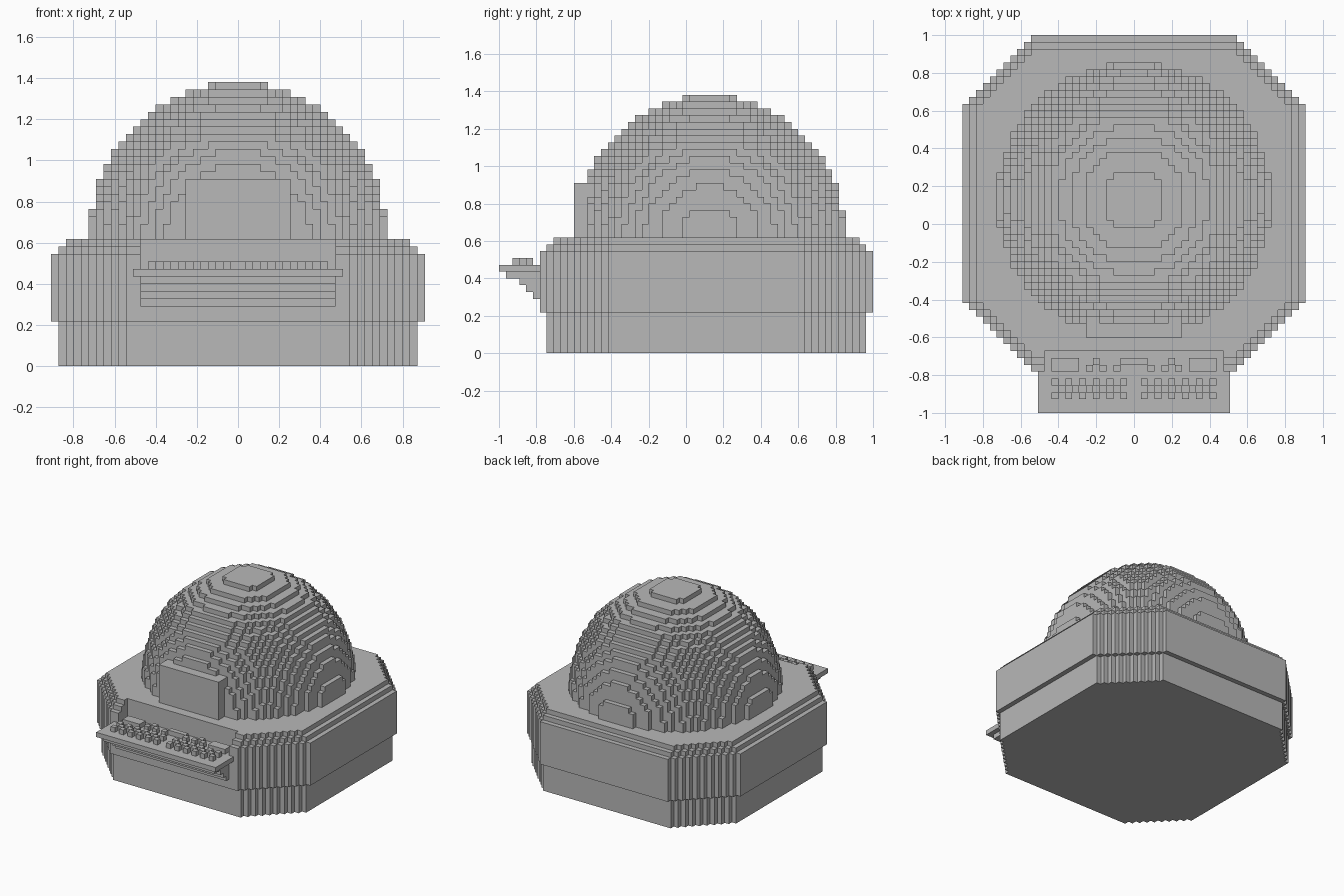
import bpy
import bmesh
from math import sqrt

V = 2 / 55            # one block
MID_Y = 30.5          # middle of the base, in blocks from the front edge

cube = bpy.data.objects.get("Cube")
if cube:
    bpy.data.objects.remove(cube)

grey = bpy.data.materials.new("plain grey")
grey.use_nodes = True
grey.diffuse_color = (0.48, 0.48, 0.48, 1)
grey.node_tree.nodes["Principled BSDF"].inputs["Base Color"].default_value = grey.diffuse_color


def add_prism(bm, outline, z0, z1):
    """Extrude an outline given in blocks between two heights."""
    def ring(z):
        return [bm.verts.new((x * V, y * V - 1, z * V)) for x, y in outline]
    low, high = ring(z0), ring(z1)
    bm.faces.new(low)
    bm.faces.new(high)
    for i in range(len(low)):
        j = (i + 1) % len(low)
        bm.faces.new((low[i], low[j], high[j], high[i]))


def add_box(bm, x0, x1, y0, y1, z0, z1):
    add_prism(bm, [(x0, y0), (x1, y0), (x1, y1), (x0, y1)], z0, z1)


def stair_outline(heights, cy, notch=None):
    """Mirror a quarter of stepped columns into a closed outline."""
    quarter = []
    for i, h in enumerate(heights):
        if i and h != heights[i - 1]:
            quarter += [(i, heights[i - 1]), (i, h)]
    quarter.append((len(heights), heights[-1]))
    right = quarter + [(x, -y) for x, y in reversed(quarter)]
    left = [(-x, y) for x, y in reversed(right)]
    slot = []
    if notch:
        half, back = notch
        front = -heights[0]
        slot = [(half, front), (half, back - cy), (-half, back - cy), (-half, front)]
    return [(x, y + cy) for x, y in right + slot + left]


def finish(name, bm):
    bmesh.ops.recalc_face_normals(bm, faces=bm.faces)
    mesh = bpy.data.meshes.new(name)
    bm.to_mesh(mesh)
    bm.free()
    mesh.materials.append(grey)
    obj = bpy.data.objects.new(name, mesh)
    bpy.context.collection.objects.link(obj)


def octagon(inset, notch=None):
    heights = [24.5 - inset - max(0, i - 14) for i in range(25 - inset)]
    return stair_outline(heights, MID_Y, notch)


# Octagonal base: recessed foot, wide body, stepped rim with a console slot
SLOT = (13, 9)
bm = bmesh.new()
add_prism(bm, octagon(1), 0, 6)
finish("base_foot", bm)

bm = bmesh.new()
add_prism(bm, octagon(0), 6, 13)
add_prism(bm, octagon(0, SLOT), 13, 15)
finish("base_body", bm)

bm = bmesh.new()
add_prism(bm, octagon(1, SLOT), 15, 16)
add_prism(bm, octagon(2, SLOT), 16, 17)
finish("base_rim", bm)

# Dome: one stepped disc for each layer
bm = bmesh.new()
for z in range(17, 38):
    r2 = 398.7 * (1 - ((z - 16.5) / 21) ** 2)
    columns = []
    for i in range(20):
        rest = r2 - (i + 0.5) ** 2
        h = int(sqrt(rest) + 0.5) if rest > 0 else 0
        if h:
            columns.append(h)
    add_prism(bm, stair_outline(columns, 31), z, z + 1)
finish("dome", bm)

# Doorway block on the front of the dome
bm = bmesh.new()
add_box(bm, -7, 7, 11, 20, 17, 25)
finish("doorway", bm)

# Console shelf with stepped bracket
bm = bmesh.new()
add_box(bm, -14, 14, 0, 6, 12, 13)
finish("console_shelf", bm)

bm = bmesh.new()
for z, front in ((8, 5), (9, 4), (10, 3), (11, 1)):
    add_box(bm, -13, 13, front, 6, z, z + 1)
finish("console_bracket", bm)

# Front keys: chequered, in two mirrored groups
bm = bmesh.new()
for row in range(3):
    for i in range(11):
        if (row + i) % 2 == 0:
            for x in (1 + i, -2 - i):
                add_box(bm, x, x + 1, 2 + row, 3 + row, 13, 14)
finish("console_keys", bm)

# Rear controls: side panels, small triple knobs and a centre panel
bm = bmesh.new()
for s in (-1, 1):
    for a, b, y0, y1 in ((8, 12, 6, 8), (6, 7, 6, 7), (5, 6, 7, 8), (4, 5, 6, 7), (2, 3, 6, 7)):
        x0, x1 = sorted((s * a, s * b))
        add_box(bm, x0, x1, y0, y1, 13, 14)
add_box(bm, -2, 2, 7, 8, 13, 14)
finish("console_controls", bm)
